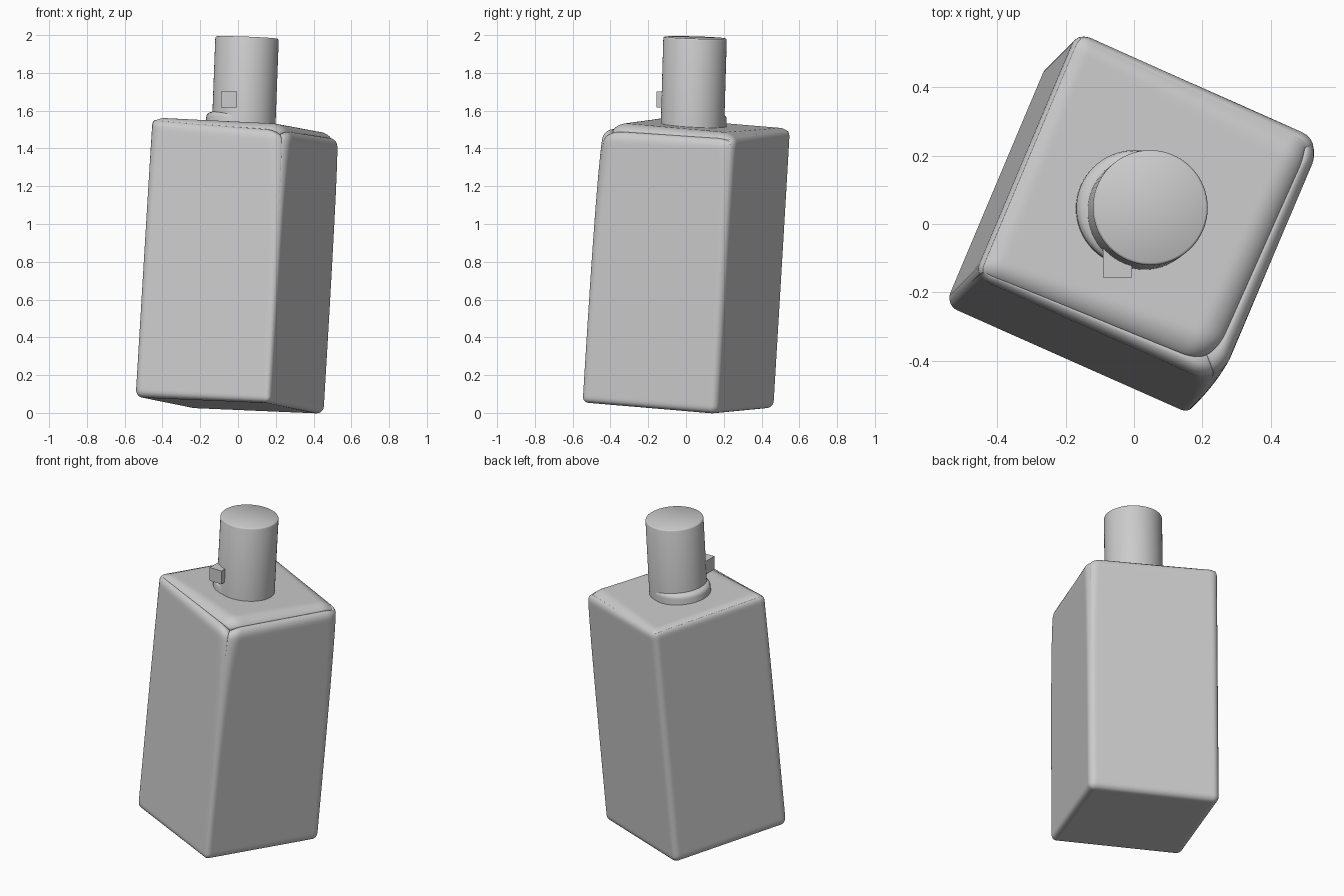
import bpy, bmesh, math
from mathutils import Vector

if "Cube" in bpy.data.objects:
    bpy.data.objects.remove(bpy.data.objects["Cube"])

N = 56


def add_object(name, bm, angle=35):
    bmesh.ops.recalc_face_normals(bm, faces=bm.faces)
    mesh = bpy.data.meshes.new(name)
    bm.to_mesh(mesh)
    bm.free()
    ob = bpy.data.objects.new(name, mesh)
    bpy.context.collection.objects.link(ob)
    bpy.ops.object.select_all(action='DESELECT')
    ob.select_set(True)
    bpy.context.view_layer.objects.active = ob
    bpy.ops.object.shade_smooth_by_angle(angle=math.radians(angle))
    return ob


def lathe(name, bottom, top, profile, seg=64):
    """Revolve (radius, height fraction) points around the line bottom-top."""
    bottom, top = Vector(bottom), Vector(top)
    axis = top - bottom
    rot = Vector((0, 0, 1)).rotation_difference(axis)
    bm = bmesh.new()
    rings = []
    for r, t in profile:
        rings.append([bm.verts.new(bottom + axis * t + rot @ Vector(
            (r * math.cos(k * math.tau / seg), r * math.sin(k * math.tau / seg), 0)))
            for k in range(seg)])
    for a, b in zip(rings, rings[1:]):
        for k in range(seg):
            j = (k + 1) % seg
            bm.faces.new((a[k], a[j], b[j], b[k]))
    bm.faces.new(rings[0])
    bm.faces.new(rings[-1])
    return add_object(name, bm)


# Leaning square body, with a corner radius that varies from corner to corner
low, high = Vector((-0.045, -0.041, 0.039)), Vector((0.044, 0.048, 1.522))
U, V = Vector((0.70, -0.31, -0.03)) * 1.025, Vector((0.295, 0.70, -0.06)) * 1.02
W = high - low
half = Vector((U.length, V.length, W.length)) / 2
radius_low = (0.04, 0.03, 0.04, 0.04)      # corners: left, front, right, back
radius_high = (0.045, 0.17, 0.09, 0.04)


def mix4(c, a, b):
    return (c[0] * (1 - a) + c[1] * a) * (1 - b) + (c[3] * (1 - a) + c[2] * a) * b


bm = bmesh.new()
bmesh.ops.create_cube(bm, size=2)
bmesh.ops.subdivide_edges(bm, edges=bm.edges[:], cuts=N - 1, use_grid_fill=True)
for v in bm.verts:
    a, b, c = [(x + 1) / 2 for x in v.co]
    t = c ** 4
    r = mix4(radius_low, a, b) * (1 - t) + mix4(radius_high, a, b) * t
    # crowd the grid lines toward the edges
    p = Vector([half[i] * math.sin(v.co[i] * math.pi / 2) for i in range(3)])
    inner = Vector([max(-half[i] + r, min(half[i] - r, p[i])) for i in range(3)])
    d = p - inner
    if d.length > 1e-6:
        p = inner + d.normalized() * r
    v.co = (low + high) / 2 + U.normalized() * p.x + V.normalized() * p.y + W.normalized() * p.z
add_object("bottle_body", bm, 60)

# Neck with a small softened rim
lathe("neck", (0.027, 0.032, 1.44), (0.048, 0.048, 1.987),
      [(0.168, 0), (0.168, 0.985), (0.166, 0.994), (0.161, 1)])

# Offset soft collar at the foot of the neck
lathe("collar", (-0.002, 0.043, 1.48), (0.003, 0.047, 1.59),
      [(0.17, 0), (0.17, 0.72), (0.167, 0.84), (0.158, 0.92), (0.145, 0.97), (0.13, 1)])

# Small square tab on the front of the neck
bm = bmesh.new()
bmesh.ops.create_cube(bm, size=0.084)
bmesh.ops.translate(bm, verts=bm.verts, vec=(-0.048, -0.115, 1.66))
add_object("tab", bm)
